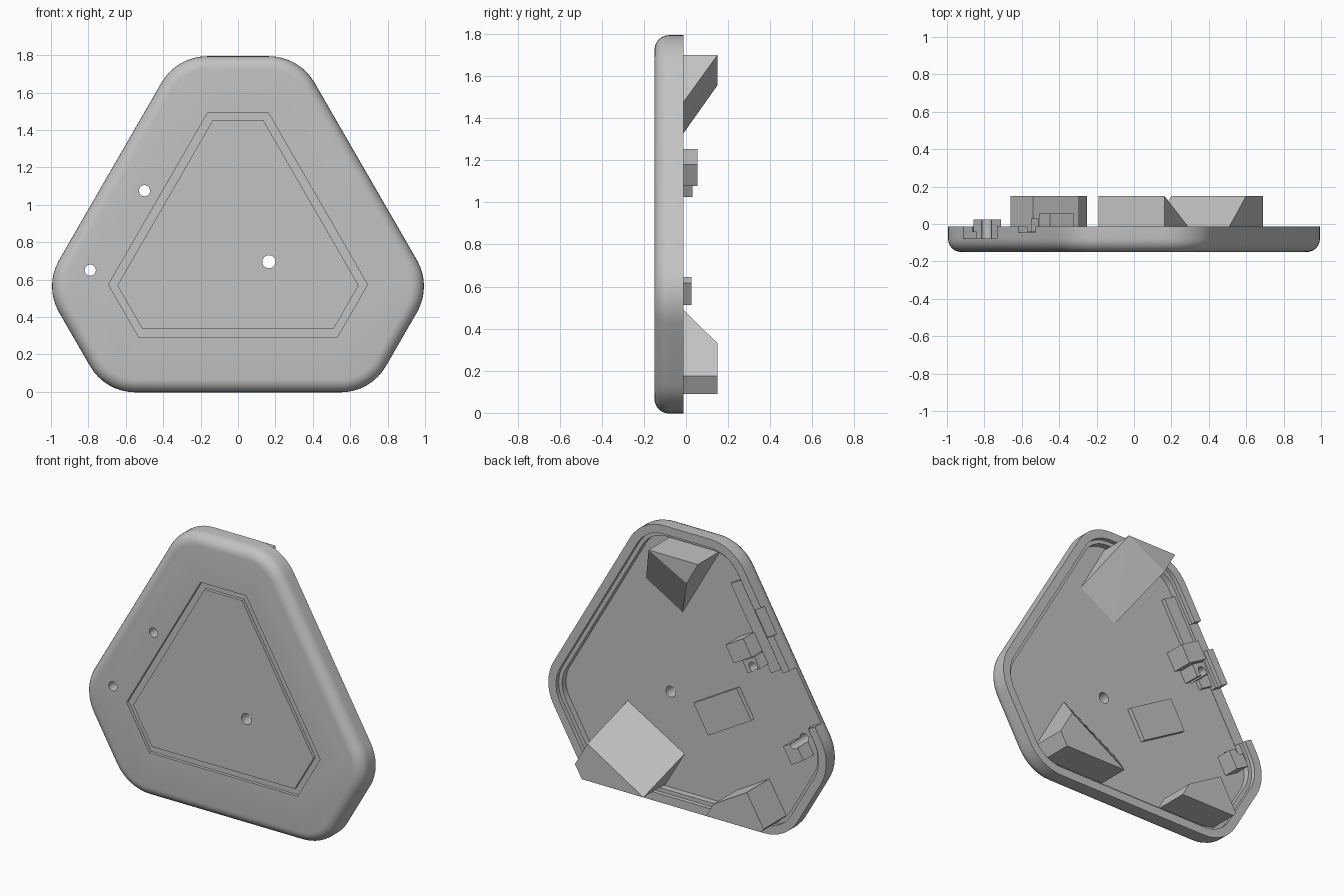
import bpy, bmesh, math
from mathutils import Vector

cube = bpy.data.objects.get("Cube")
if cube:
    bpy.data.objects.remove(cube, do_unlink=True)

FRONT, RIM, FLOOR, BACK = -0.15, -0.013, -0.08, 0.15
MID_Z = 0.785                                  # centre of the three-sided symmetry
ALONG = Vector((0.5, math.sqrt(0.75)))         # direction of the long right-hand edge
INWARD = Vector((math.sqrt(0.75), -0.5))       # from that edge toward the middle

grey = bpy.data.materials.new("plain grey")
grey.use_nodes = True
grey.diffuse_color = (0.54, 0.54, 0.54, 1)
grey.node_tree.nodes["Principled BSDF"].inputs["Base Color"].default_value = grey.diffuse_color


def finish(name, bm):
    bmesh.ops.recalc_face_normals(bm, faces=bm.faces)
    mesh = bpy.data.meshes.new(name)
    bm.to_mesh(mesh)
    bm.free()
    mesh.materials.append(grey)
    obj = bpy.data.objects.new(name, mesh)
    bpy.context.collection.objects.link(obj)
    return obj


def hexagon(long_side, short_side, radius=0, inset=0, steps=8):
    """Truncated triangle outline in x, z with rounded corners, moved inward by inset."""
    inradius = (long_side + 2 * short_side) * math.sqrt(3) / 6
    height = (long_side + short_side) * math.sqrt(3) / 2
    dists = [inradius, height - inradius] * 3
    pts = []
    for k in range(6):
        a0 = math.radians(-90 + 60 * k)
        a1 = a0 + math.radians(60)
        d0, d1 = dists[k] - radius, dists[(k + 1) % 6] - radius
        # meeting point of the two neighbouring sides
        det = math.sin(a1 - a0)
        cx = (d0 * math.sin(a1) - d1 * math.sin(a0)) / det
        cz = (d1 * math.cos(a0) - d0 * math.cos(a1)) / det
        r = radius - inset
        n = steps if radius else 0
        for i in range(n + 1):
            a = a0 + (a1 - a0) * (i / n if n else 0.5)
            rr = r if n else r / math.cos(math.radians(30))
            pts.append((cx + rr * math.cos(a), MID_Z + cz + rr * math.sin(a)))
    return pts


def loft(name, rings, closed=False):
    """Skin a list of (outline, y) rings; cap the ends unless the skin closes on itself."""
    bm = bmesh.new()
    rows = [[bm.verts.new((x, y, z)) for x, z in pts] for pts, y in rings]
    n = len(rows[0])
    for a, b in zip(rows, rows[1:] + (rows[:1] if closed else [])):
        for i in range(n):
            j = (i + 1) % n
            bm.faces.new((a[i], a[j], b[j], b[i]))
    if not closed:
        bm.faces.new(rows[0])
        bm.faces.new(rows[-1])
    return finish(name, bm)


def block(name, base, top, y0=FLOOR - 0.005, y1=BACK):
    """Convex solid between two outlines lying at depths y0 and y1."""
    bm = bmesh.new()
    for pts, y in ((base, y0), (top, y1)):
        for x, z in pts:
            bm.verts.new((x, y, z))
    bmesh.ops.convex_hull(bm, input=bm.verts)
    bmesh.ops.dissolve_limit(bm, angle_limit=math.radians(1), verts=bm.verts, edges=bm.edges)
    return finish(name, bm)


def box(name, cx, cz, along, across, y1, y0=FLOOR - 0.005):
    """Box aligned with the slanted long edge, given by half sizes."""
    c = Vector((cx, cz))
    pts = [c + ALONG * along * s + INWARD * across * t
           for s, t in ((-1, -1), (1, -1), (1, 1), (-1, 1))]
    return block(name, pts, pts, y0, y1)


def disc(cx, cz, r, n=24):
    return [(cx + r * math.cos(math.tau * i / n), cz + r * math.sin(math.tau * i / n))
            for i in range(n)]


def cut(target, cutter):
    mod = target.modifiers.new("cut", 'BOOLEAN')
    mod.operation, mod.solver, mod.object = 'DIFFERENCE', 'EXACT', cutter
    bpy.context.view_layer.objects.active = target
    bpy.ops.object.modifier_apply(modifier=mod.name)


# Shell: rounded front edge, flat rim, small ledge and sunken floor
def ring(inset, y):
    return hexagon(1.42, 0.655, 0.28, inset), y


fillet = 0.07
profile = [ring(fillet * (1 - math.sin(t)), FRONT + fillet * (1 - math.cos(t)))
           for t in (math.radians(15 * i) for i in range(7))]
profile += [ring(0, RIM), ring(0.055, RIM), ring(0.055, -0.04), ring(0.08, -0.04), ring(0.08, FLOOR)]
shell = loft("shell", profile)

# Thin groove around the front panel
outer, inner = hexagon(1.06, 0.325), hexagon(1.02, 0.27)
groove = loft("groove_cutter", [(outer, FRONT - 0.05), (outer, FRONT + 0.02),
                                (inner, FRONT + 0.02), (inner, FRONT - 0.05)], closed=True)
cutters = [groove]
cut(shell, groove)

# Openings in the rim
for name, cx, cz, along, across, depth in (
        ("cable_gap_cutter", -0.81, 0.93, 0.18, 0.11, FLOOR + 0.002),
        ("rim_notch_cutter", -0.54, 1.35, 0.09, 0.04, -0.045)):
    cutters.append(box(name, cx, cz, along, across, 0.1, depth))
    cut(shell, cutters[-1])

# Sloped corner supports
corner_blocks = [
    block("top_support",
          [(-0.19, 1.70), (0.163, 1.70), (0.345, 1.375), (0.085, 1.225)],
          [(-0.19, 1.70), (0.163, 1.70), (-0.11, 1.556)]),
    block("left_support",
          [(0.47, 0.56), (0.063, 0.325), (0.2, 0.09), (0.64, 0.09), (0.69, 0.175)],
          [(0.6, 0.33), (0.2, 0.09), (0.64, 0.09), (0.69, 0.175)])]
right_plan = [(-0.54, 0.32), (-0.30, 0.18), (-0.25, 0.09), (-0.64, 0.09), (-0.66, 0.115)]
corner_blocks.append(block("right_support", right_plan, right_plan))

# Small fittings on the floor
box("centre_pad", -0.225, 0.68, 0.105, 0.178, -0.05)
box("edge_strip", -0.465, 1.295, 0.29, 0.045, -0.055)
socket = box("upper_socket", -0.415, 1.165, 0.06, 0.073, 0.055)
button = box("upper_button_holder", -0.487, 1.085, 0.04, 0.05, 0.03)
lamp = box("lower_holder", -0.785, 0.59, 0.06, 0.05, 0.025)

# Round holes through the front and the holders behind it
for cx, cz, r, parts in ((-0.5, 1.075, 0.03, (shell, socket, button)),
                         (-0.79, 0.65, 0.03, (shell, lamp)),
                         (0.165, 0.695, 0.035, (shell,))):
    pts = disc(cx, cz, r)
    drill = block("hole_cutter", pts, pts, FRONT - 0.1, BACK)
    cutters.append(drill)
    for part in parts:
        cut(part, drill)

for c in cutters:
    bpy.data.objects.remove(c, do_unlink=True)

# Smooth the rounded shell only
bpy.ops.object.select_all(action='DESELECT')
shell.select_set(True)
bpy.context.view_layer.objects.active = shell
bpy.ops.object.shade_smooth_by_angle(angle=math.radians(30))
